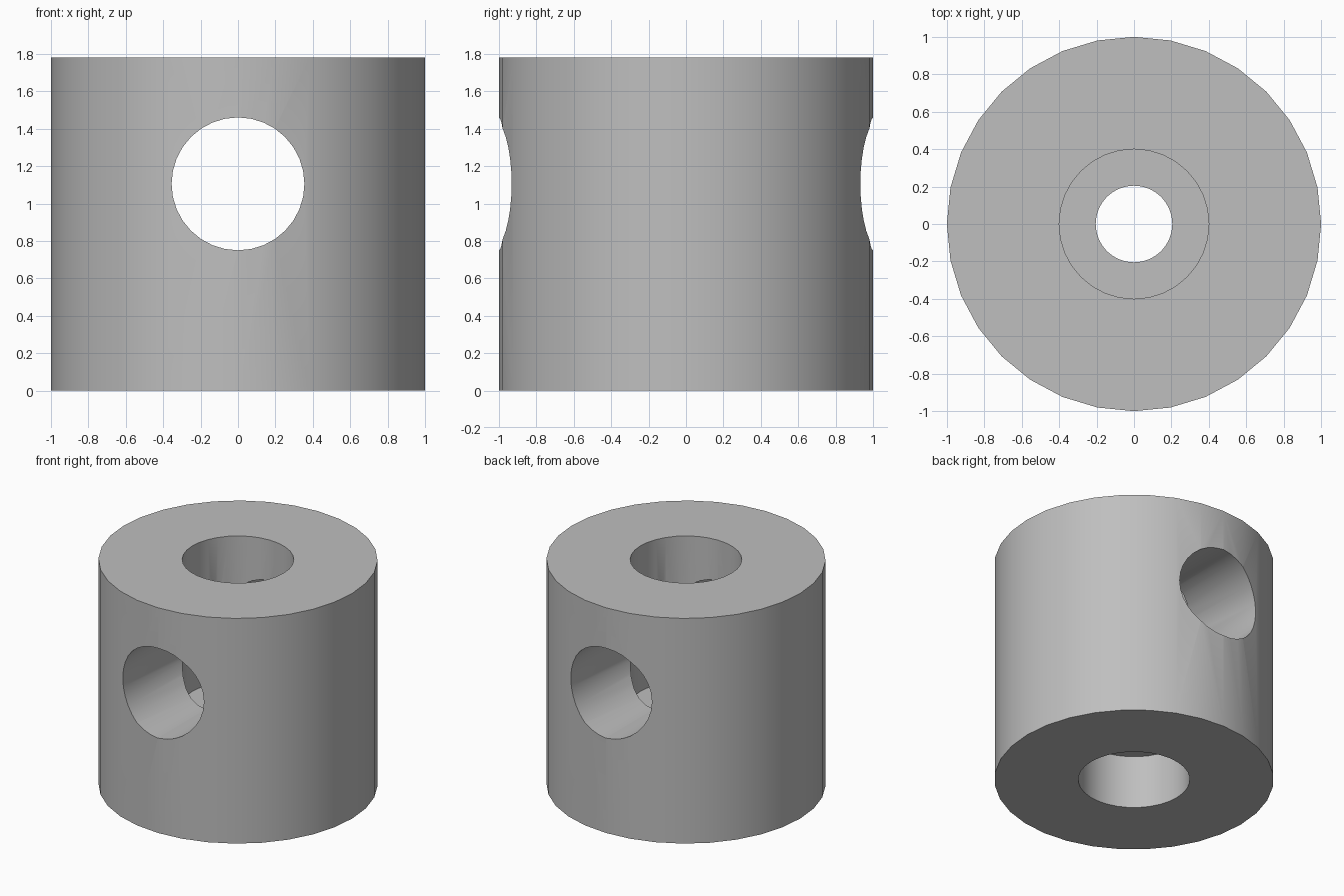
import bpy
import bmesh
from math import pi, radians
from mathutils import Matrix, Vector

if "Cube" in bpy.data.objects:
    bpy.data.objects.remove(bpy.data.objects["Cube"], do_unlink=True)

SIDES = 32
HEIGHT = 1.78
OUTER, BORE, NECK = 1.0, 0.4, 0.205
LIP_LOW, LIP_HIGH = 0.42, 0.63
CROSS_RADIUS, CROSS_Z = 0.355, 1.105

grey = bpy.data.materials.new("plain grey")
grey.use_nodes = True
colour = (0.52, 0.52, 0.52, 1)
grey.diffuse_color = colour
grey.node_tree.nodes["Principled BSDF"].inputs["Base Color"].default_value = colour


def make_object(name, bm):
    bmesh.ops.recalc_face_normals(bm, faces=bm.faces)
    mesh = bpy.data.meshes.new(name)
    bm.to_mesh(mesh)
    bm.free()
    mesh.materials.append(grey)
    obj = bpy.data.objects.new(name, mesh)
    bpy.context.collection.objects.link(obj)
    return obj


# Round body: closed section with a bore narrowed by an inner lip
bm = bmesh.new()
section = [(OUTER, 0), (OUTER, HEIGHT), (BORE, HEIGHT), (BORE, LIP_HIGH),
           (NECK, LIP_HIGH), (NECK, LIP_LOW), (BORE, LIP_LOW), (BORE, 0)]
verts = [bm.verts.new((r, 0, z)) for r, z in section]
edges = [bm.edges.new((v, verts[(i + 1) % len(verts)])) for i, v in enumerate(verts)]
bmesh.ops.spin(bm, geom=verts + edges, axis=(0, 0, 1), cent=(0, 0, 0),
               angle=2 * pi, steps=SIDES, use_merge=True)
bmesh.ops.remove_doubles(bm, verts=bm.verts, dist=0.0001)
body = make_object("drilled_cylinder", bm)

# Cutter for the front-to-back cross hole
bm = bmesh.new()
place = Matrix.Translation(Vector((0, 0, CROSS_Z))) @ Matrix.Rotation(pi / 2, 4, "X")
bmesh.ops.create_cone(bm, cap_ends=True, segments=SIDES, radius1=CROSS_RADIUS,
                      radius2=CROSS_RADIUS, depth=3, matrix=place)
cutter = make_object("cross_hole_cutter", bm)

cut = body.modifiers.new("cross hole", "BOOLEAN")
cut.operation = "DIFFERENCE"
cut.solver = "EXACT"
cut.object = cutter

# Apply the cut and discard the cutter, then smooth the round walls
bpy.ops.object.select_all(action="DESELECT")
body.select_set(True)
bpy.context.view_layer.objects.active = body
bpy.ops.object.modifier_apply(modifier=cut.name)
bpy.data.objects.remove(cutter, do_unlink=True)
bpy.ops.object.shade_smooth_by_angle(angle=radians(30))
